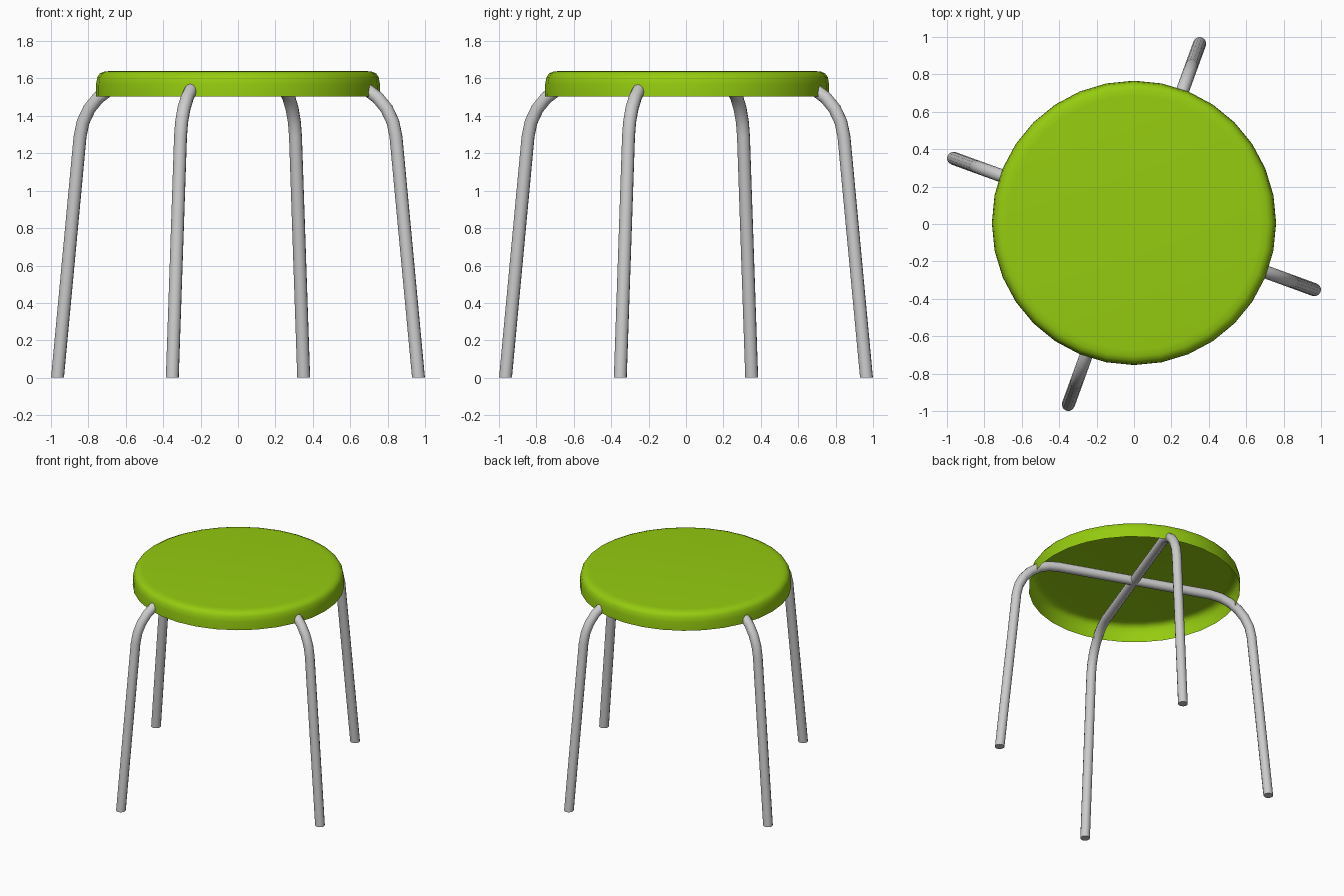
import bpy, bmesh
from math import sin, cos, radians, pi
from mathutils import Vector

if "Cube" in bpy.data.objects:
    bpy.data.objects.remove(bpy.data.objects["Cube"])


def finish(bm, name, angle, mat=None):
    bmesh.ops.recalc_face_normals(bm, faces=bm.faces)
    me = bpy.data.meshes.new(name)
    bm.to_mesh(me)
    bm.free()
    ob = bpy.data.objects.new(name, me)
    bpy.context.collection.objects.link(ob)
    if mat:
        me.materials.append(mat)
    bpy.ops.object.select_all(action='DESELECT')
    ob.select_set(True)
    bpy.context.view_layer.objects.active = ob
    bpy.ops.object.shade_smooth_by_angle(angle=radians(angle))
    return ob


def bridge(bm, rings):
    for a, b in zip(rings, rings[1:]):
        n = len(a)
        for i in range(n):
            bm.faces.new((a[i], a[(i + 1) % n], b[(i + 1) % n], b[i]))


# Seat: thin shell, open underneath, with a rounded top edge
def make_seat():
    mat = bpy.data.materials.new("green")
    mat.diffuse_color = (0.30, 0.60, 0.005, 1)
    mat.use_nodes = True
    mat.node_tree.nodes["Principled BSDF"].inputs["Base Color"].default_value = mat.diffuse_color
    profile = [(0.76, 1.505), (0.759, 1.57), (0.752, 1.607),
               (0.738, 1.627), (0.715, 1.637), (0.68, 1.64)]
    bm = bmesh.new()
    n = 32
    rings = [[bm.verts.new((r * cos(2 * pi * i / n), 0.006 + r * sin(2 * pi * i / n), z))
              for i in range(n)] for r, z in profile]
    bridge(bm, rings)
    bm.faces.new(rings[-1])
    ob = finish(bm, "seat", 40, mat)
    return ob


# Leg tube: one bent pipe forming two opposite legs and the bar under the seat
def make_leg_tube(name, heading):
    bend_r, bend_x, top, tube_r, sides = 0.32, 0.58, 1.58, 0.035, 12
    half = [(1.027, 0.0, 90.0)]                      # radius, height, tangent angle
    for k in range(6, -1, -1):
        a = 84.4 * k / 6
        half.append((bend_x + bend_r * sin(radians(a)),
                     top - bend_r + bend_r * cos(radians(a)), a))
    path = half + [(-r, z, -a) for r, z, a in reversed(half)]
    out = Vector((cos(heading), sin(heading), 0))
    side = Vector((-sin(heading), cos(heading), 0))
    up = Vector((0, 0, 1))
    bm = bmesh.new()
    rings = []
    for r, z, a in path:
        normal = out * sin(radians(a)) + up * cos(radians(a))
        centre = out * r + up * z
        rings.append([bm.verts.new(centre + tube_r * (normal * cos(t) + side * sin(t)))
                      for t in (2 * pi * i / sides for i in range(sides))])
    bridge(bm, rings)
    bm.faces.new(rings[0])
    bm.faces.new(rings[-1])
    return finish(bm, name, 40)


make_seat()
make_leg_tube("leg_tube_left_right", radians(-20))
make_leg_tube("leg_tube_front_back", radians(70))
